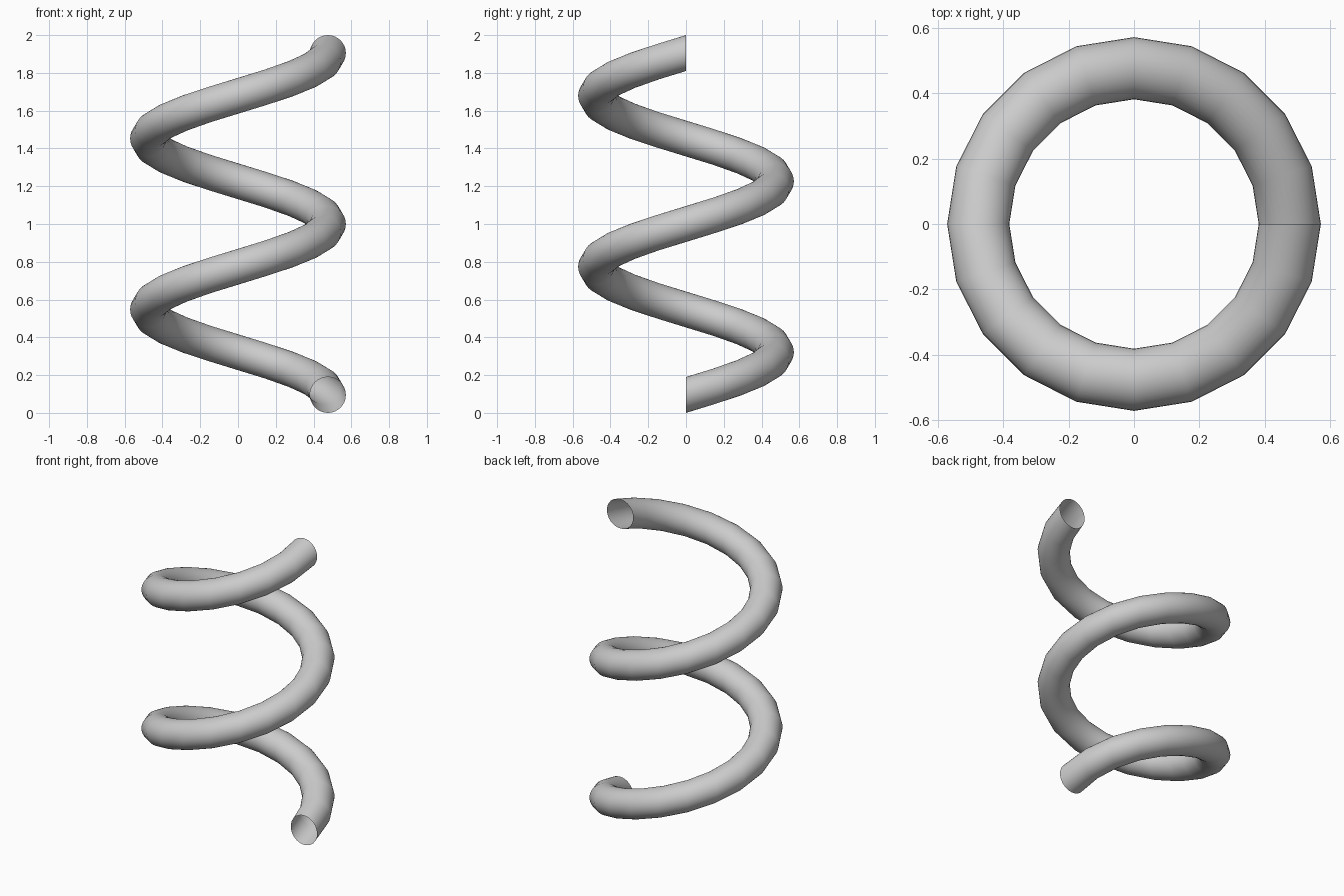
import bpy, bmesh, math
from mathutils import Matrix, Vector

if "Cube" in bpy.data.objects:
    bpy.data.objects.remove(bpy.data.objects["Cube"])

COIL_R, TUBE_R = 0.476, 0.095
TURNS, STEPS, SIDES = 2, 20, 32
RISE = 2.0 - 2 * TUBE_R

# Open-ended coil: a circle standing in the radial plane, swept up a helix
bm = bmesh.new()
rings = []
for i in range(TURNS * STEPS + 1):
    turn = Matrix.Rotation(i * math.tau / STEPS, 3, 'Z')
    lift = Vector((0, 0, TUBE_R + RISE * i / (TURNS * STEPS)))
    ring = []
    for j in range(SIDES):
        a = j * math.tau / SIDES
        p = Vector((COIL_R + TUBE_R * math.cos(a), 0, TUBE_R * math.sin(a)))
        ring.append(bm.verts.new(turn @ p + lift))
    rings.append(ring)
for r0, r1 in zip(rings, rings[1:]):
    for j in range(SIDES):
        k = (j + 1) % SIDES
        bm.faces.new((r0[j], r1[j], r1[k], r0[k])).smooth = True
bm.normal_update()
bm.faces.ensure_lookup_table()

# Make the surface face outward from the tube's centre line
f = bm.faces[0]
centre = Vector((COIL_R, 0, TUBE_R))
if f.normal.dot(f.calc_center_median() - centre) < 0:
    bmesh.ops.reverse_faces(bm, faces=bm.faces[:])

mesh = bpy.data.meshes.new("spring_coil")
bm.to_mesh(mesh)
bm.free()
coil = bpy.data.objects.new("spring_coil", mesh)
bpy.context.collection.objects.link(coil)
